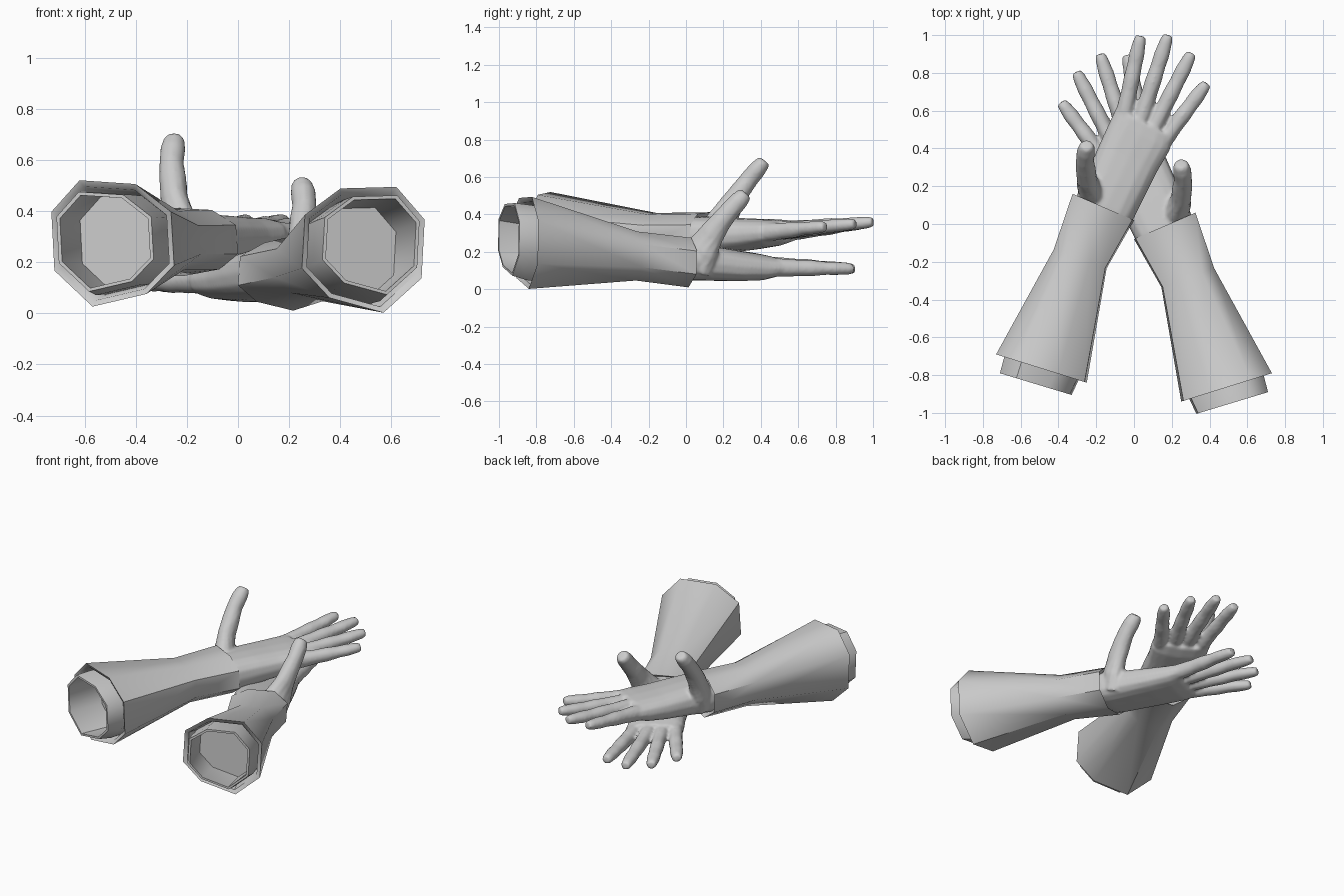
import bpy, bmesh, math
from mathutils import Vector as V

if "Cube" in bpy.data.objects:
    bpy.data.objects.remove(bpy.data.objects["Cube"])

UP = V((0, 0, 1))
# irregular octagon of the sleeve, (across, height)
OCT = [(-.54, 1), (.37, .94), (.95, .5), (1, -.35), (.55, -.8), (-.33, -1), (-.95, -.43), (-1, .5)]


def superellipse(n, p):
    out = []
    for i in range(n):
        a = 2 * math.pi * i / n
        c, s = math.cos(a), math.sin(a)
        out.append((math.copysign(abs(c) ** p, c), math.copysign(abs(s) ** p, s)))
    return out


ROUND = superellipse(12, 1.0)
FLAT = superellipse(16, 0.75)


def upper(p):
    return p


def lower(p):
    # the other arm: mirrored, pulled back and tipped downwards
    return V((-p.x, p.y - .1, p.z - .02 - .13 * (p.y + .77)))


def loft(bm, rings, profile, place):
    # rings: (centre, side vector, up vector); closed at both ends
    loops = [[bm.verts.new(place(c + s * a + u * b)) for a, b in profile] for c, s, u in rings]
    n = len(profile)
    for r, q in zip(loops, loops[1:]):
        for i in range(n):
            bm.faces.new((r[i], r[(i + 1) % n], q[(i + 1) % n], q[i]))
    bm.faces.new(loops[0])
    bm.faces.new(loops[-1])


def finish(bm, name):
    bmesh.ops.recalc_face_normals(bm, faces=bm.faces[:])
    me = bpy.data.meshes.new(name)
    bm.to_mesh(me)
    bm.free()
    ob = bpy.data.objects.new(name, me)
    bpy.context.collection.objects.link(ob)
    bpy.ops.object.select_all(action='DESELECT')
    ob.select_set(True)
    bpy.context.view_layer.objects.active = ob
    bpy.ops.object.shade_smooth_by_angle(angle=math.radians(50))
    return ob


def span(l, r, z0, z1):
    # ring given by its left and right edge in plan and its bottom and top
    l, r = V((*l, 0)), V((*r, 0))
    return ((l + r) / 2 + UP * (z0 + z1) / 2, (r - l) / 2, UP * (z1 - z0) / 2)


def shrink(ring, k, shift=(0, 0, 0)):
    return (ring[0] + V(shift), ring[1] * k, ring[2] * k)


def digit(path):
    # path: (x, y, z, half width, half height), round sections facing along it
    pts = [V(p[:3]) for p in path]
    rings = []
    for i, p in enumerate(path):
        d = (pts[min(i + 1, len(pts) - 1)] - pts[max(i - 1, 0)]).normalized()
        s = V((d.y, -d.x, 0)).normalized()
        rings.append((pts[i], s * p[3], s.cross(d) * p[4]))
    return rings


def finger(base, tip):
    b, t = V(base), V(tip)
    steps = [(-.25, .044, .048), (0, .047, .05), (.25, .042, .044), (.42, .044, .044),
             (.6, .040, .036), (.75, .042, .036), (.93, .034, .032), (1, .026, .025)]
    return digit([(*b.lerp(t, f), w, h) for f, w, h in steps])


def build_arm(tag, place):
    cuff = span((-.73, -.69), (-.25, -.84), .026, .52)
    narrow = span((-.425, -.135), (-.145, -.235), .145, .408)
    wrist = span((-.325, .16), (.0, .02), .145, .412)
    inner_end = span((-.71, -.79), (-.33, -.905), .085, .475)

    # outer sleeve, folded back inside at the cuff
    bm = bmesh.new()
    loft(bm, [shrink(wrist, .8, (-.01, -.03, 0)), wrist, narrow, cuff, shrink(cuff, .9, (.005, .012, 0)),
              shrink(cuff, .78, (.05, .14, 0))], OCT, place)
    # drop the cap so the sleeve stays open
    bm.faces.ensure_lookup_table()
    bmesh.ops.delete(bm, geom=[bm.faces[-1]], context='FACES_ONLY')
    finish(bm, tag + "_sleeve")

    # inner sleeve with its lining
    bm = bmesh.new()
    loft(bm, [shrink(cuff, .8, (.05, .14, 0)), shrink(cuff, .82), inner_end, shrink(inner_end, .93),
              shrink(cuff, .74, (.05, .14, 0)), shrink(narrow, .85, (-.03, -.08, 0))], OCT, place)
    finish(bm, tag + "_inner_sleeve")

    # hand: palm, four fingers and thumb blended together
    bm = bmesh.new()
    loft(bm, [span((-.33, .06), (-.05, -.06), .18, .385),
              span((-.305, .15), (-.0, .03), .18, .39),
              span((-.24, .29), (.065, .16), .195, .385),
              span((-.18, .43), (.125, .28), .21, .378),
              span((-.125, .55), (.19, .39), .23, .375),
              span((-.095, .615), (.205, .46), .255, .37)], FLAT, place)
    for base, tip in [((-.045, .61, .315), (.035, .995, .36)),
                      ((.045, .58, .32), (.18, 1.0, .36)),
                      ((.115, .53, .315), (.305, .905, .35)),
                      ((.165, .45, .305), (.385, .745, .335))]:
        loft(bm, finger(base, tip), ROUND, place)
    loft(bm, digit([(-.2, .15, .27, .08, .11), (-.235, .19, .36, .065, .09),
                    (-.25, .24, .45, .054, .066), (-.255, .29, .525, .054, .054),
                    (-.26, .335, .585, .048, .05), (-.255, .38, .64, .05, .048),
                    (-.25, .41, .675, .042, .04), (-.25, .42, .688, .03, .03)]), ROUND, place)
    hand = finish(bm, tag + "_hand")
    rm = hand.modifiers.new("blend", 'REMESH')
    rm.mode = 'VOXEL'
    rm.voxel_size = .01
    rm.use_smooth_shade = True
    sm = hand.modifiers.new("soften", 'SMOOTH')
    sm.factor = .5
    sm.iterations = 4


build_arm("upper_arm", upper)
build_arm("lower_arm", lower)
